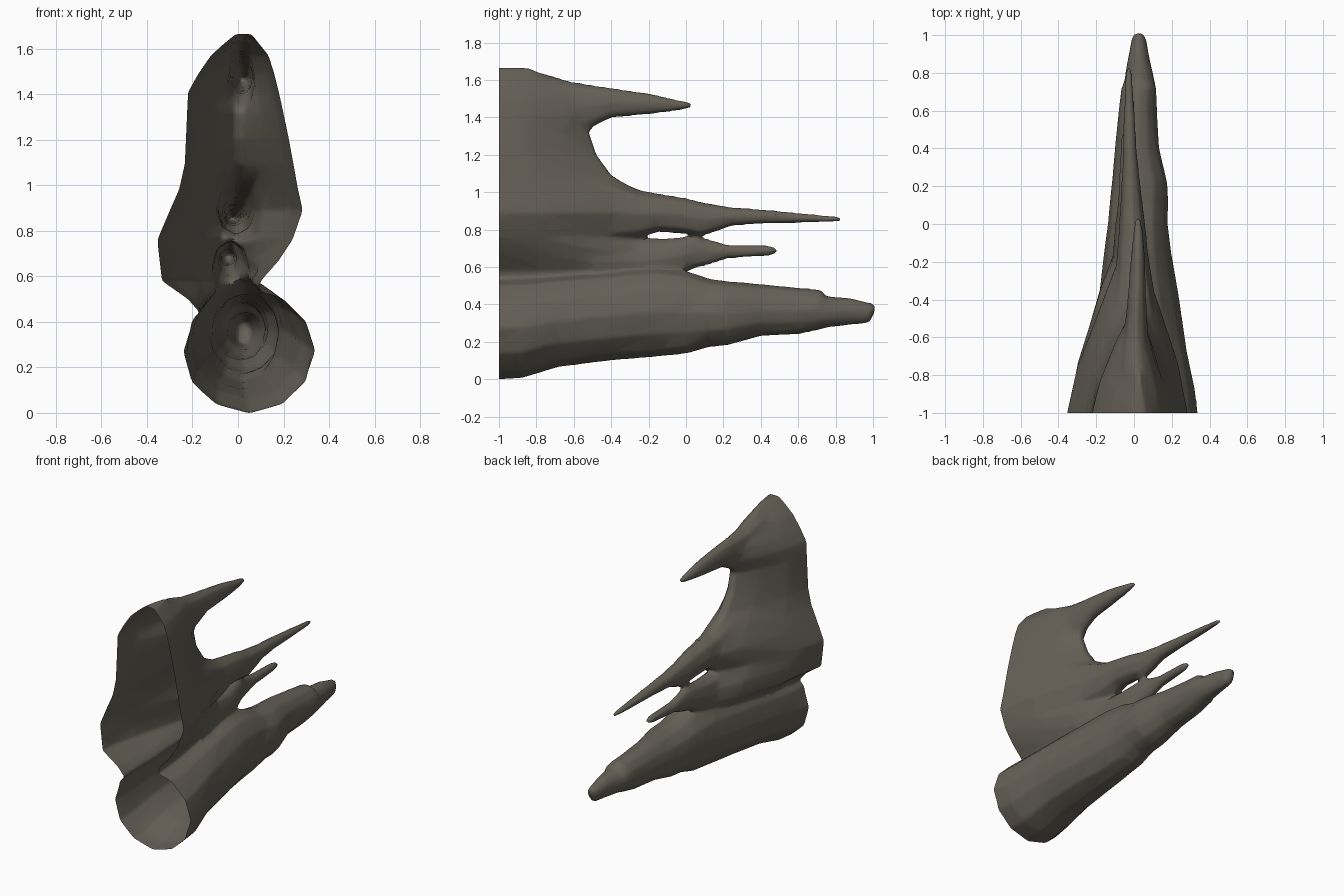
import bpy, bmesh, math, random

if "Cube" in bpy.data.objects:
    bpy.data.objects.remove(bpy.data.objects["Cube"])

random.seed(4)
bark = bpy.data.materials.new("dark grey brown")
bark.diffuse_color = (0.13, 0.118, 0.095, 1)
bark.use_nodes = True
bark.node_tree.nodes["Principled BSDF"].inputs["Base Color"].default_value = bark.diffuse_color
parts = []


def skin(name, rings):
    """Join equal-length rings of points into a closed object."""
    bm = bmesh.new()
    vs = [[bm.verts.new(p) for p in ring] for ring in rings]
    n = len(vs[0])
    for a, b in zip(vs, vs[1:]):
        for i in range(n):
            j = (i + 1) % n
            bm.faces.new((a[i], a[j], b[j], b[i]))
    bm.faces.new(vs[0])
    bm.faces.new(vs[-1])
    bmesh.ops.recalc_face_normals(bm, faces=bm.faces)
    me = bpy.data.meshes.new(name)
    bm.to_mesh(me)
    bm.free()
    me.materials.append(bark)
    ob = bpy.data.objects.new(name, me)
    bpy.context.collection.objects.link(ob)
    parts.append(ob)


def taper(name, rows, sides, rough=0.0):
    """Loft along y; each row is y, left x, right x, bottom z, top z."""
    rings = []
    for y, x0, x1, z0, z1 in rows:
        ring = []
        for k in range(sides):
            a = 2 * math.pi * k / sides + math.pi / 2
            s = 1 - random.uniform(0, rough) * abs(math.cos(a))
            ring.append(((x0 + x1) / 2 + (x1 - x0) / 2 * math.cos(a) * s, y,
                         (z0 + z1) / 2 + (z1 - z0) / 2 * math.sin(a) * s))
        rings.append(ring)
    skin(name, rings)


# Round lower trunk with a splintered point
taper("lower_trunk", [
    (-1.06, -.25, .35, -.005, .54), (-.88, -.24, .335, .005, .55),
    (-.68, -.22, .295, .065, .56), (-.4, -.20, .245, .10, .58),
    (-.15, -.165, .20, .12, .60), (0, -.145, .185, .135, .58),
    (.12, -.135, .185, .17, .54), (.22, -.125, .185, .18, .525),
    (.40, -.105, .135, .23, .51), (.60, -.085, .125, .24, .49),
    (.72, -.07, .12, .265, .48), (.75, -.055, .115, .275, .445),
    (.88, -.035, .085, .29, .435), (.98, -.015, .065, .30, .41),
    (1.01, .0, .05, .36, .405)], 12, 0.06)

# Tall upright slab: wide open front, thin torn back edge
# each row is z, left x, right x, edge x, back y
slab = [
    (.42, -.15, .12, .01, .00), (.50, -.22, .08, -.01, -.01),
    (.58, -.335, .10, -.03, -.03), (.67, -.345, .18, -.04, -.10),
    (.76, -.355, .24, -.04, -.24), (.89, -.30, .285, -.03, -.12),
    (.98, -.26, .265, -.02, -.22), (1.09, -.235, .245, .0, -.40),
    (1.20, -.23, .225, .0, -.48), (1.32, -.225, .20, .01, -.52),
    (1.41, -.22, .18, .01, -.46), (1.49, -.175, .16, .015, -.46),
    (1.57, -.12, .135, .02, -.58), (1.62, -.065, .095, .03, -.74),
    (1.665, -.01, .06, .03, -.84)]
rings = []
for z, xl, xr, xc, yb in slab:
    def at(side, t, w):
        return (xc + (side - xc) * w, -1 + (yb + 1) * t, z)
    prof = [(0, 1), (.3, .84), (.7, .47), (1, .1)]
    left = [(xl, -1.06, z)] + [at(xl, t, w) for t, w in prof]
    right = [(xr, -1.06, z)] + [at(xr, t, w) for t, w in prof]
    rings.append(left + right[::-1])
skin("upper_slab", rings)

# Three splinters torn from the slab
taper("top_splinter", [
    (-.9, -.08, .10, 1.36, 1.65), (-.75, -.08, .09, 1.33, 1.635),
    (-.62, -.065, .08, 1.31, 1.595), (-.5, -.045, .07, 1.345, 1.575),
    (-.4, -.035, .065, 1.395, 1.56), (-.2, -.02, .06, 1.415, 1.53),
    (-.05, -.005, .05, 1.435, 1.495), (.03, .005, .035, 1.45, 1.48)], 8)
taper("middle_splinter", [
    (-.6, -.16, .16, .72, 1.14), (-.42, -.12, .12, .72, 1.09),
    (-.25, -.10, .09, .75, 1.015), (-.15, -.09, .075, .785, .995),
    (0, -.08, .06, .775, .97), (.08, -.075, .05, .76, .95),
    (.25, -.065, .03, .82, .92), (.4, -.06, .015, .83, .91),
    (.6, -.055, .005, .835, .89), (.8, -.045, -.01, .84, .872),
    (.83, -.04, -.015, .845, .868)], 8)
taper("small_splinter", [
    (-.5, -.17, .09, .48, .78), (-.25, -.12, .05, .50, .76),
    (-.12, -.11, .04, .52, .755), (0, -.10, .02, .57, .765),
    (.06, -.09, .005, .595, .77), (.12, -.085, -.005, .61, .75),
    (.22, -.08, -.01, .645, .72), (.45, -.07, -.02, .66, .715),
    (.485, -.06, -.03, .675, .70)], 8)

# Merge the parts into one skin and soften the joints
bpy.ops.object.select_all(action='DESELECT')
for ob in parts:
    ob.select_set(True)
bpy.context.view_layer.objects.active = parts[0]
bpy.ops.object.join()
body = bpy.context.view_layer.objects.active
body.name = "splintered_shell"
m = body.modifiers.new("merge", 'REMESH')
m.mode = 'VOXEL'
m.voxel_size = 0.011
m = body.modifiers.new("soften", 'SMOOTH')
m.factor = 0.5
m.iterations = 8
m = body.modifiers.new("simplify", 'DECIMATE')
m.ratio = 0.06
for name in ("merge", "soften", "simplify"):
    bpy.ops.object.modifier_apply(modifier=name)

# Cut the front flat and leave it open, so the shell is hollow
bm = bmesh.new()
bm.from_mesh(body.data)
bmesh.ops.bisect_plane(bm, geom=bm.verts[:] + bm.edges[:] + bm.faces[:],
                       plane_co=(0, -1, 0), plane_no=(0, -1, 0),
                       clear_outer=True)
bm.to_mesh(body.data)
bm.free()
if not body.data.materials:
    body.data.materials.append(bark)
bpy.ops.object.shade_smooth_by_angle(angle=math.radians(45))
